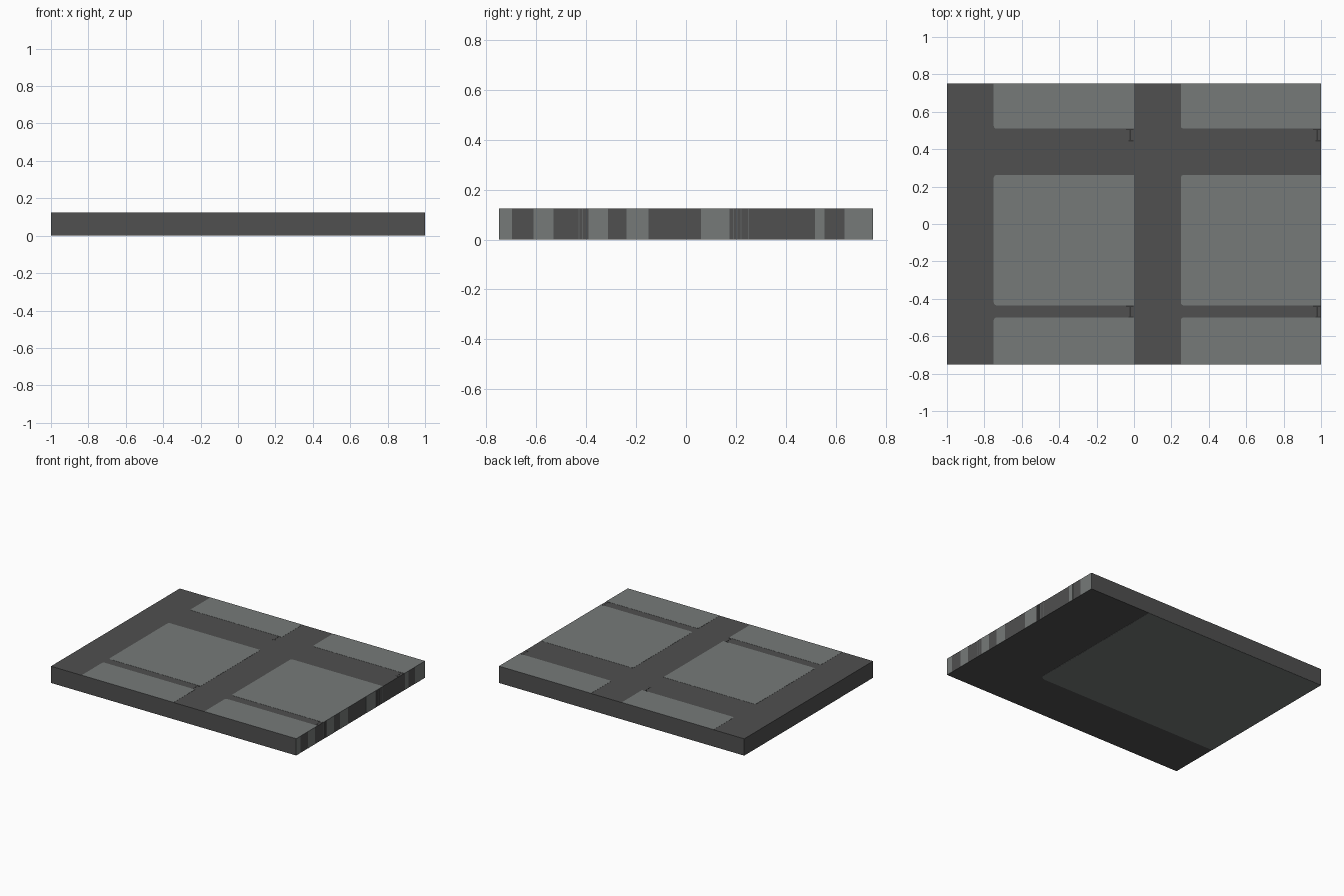
import bpy, bmesh, math

if "Cube" in bpy.data.objects:
    bpy.data.objects.remove(bpy.data.objects["Cube"])

T = 0.001  # thickness of painted plates


def material(name, rgb):
    m = bpy.data.materials.new(name)
    m.diffuse_color = (*rgb, 1)
    m.use_nodes = True
    m.node_tree.nodes["Principled BSDF"].inputs["Base Color"].default_value = m.diffuse_color
    return m


MORTAR = material("dark_mortar", (0.080, 0.080, 0.080))
STONE = material("grey_stone", (0.180, 0.194, 0.190))
MID = material("mid_grey", (0.12, 0.125, 0.125))
SHADE = material("charcoal", (0.035, 0.035, 0.035))


def finish(name, bm, mat):
    bmesh.ops.recalc_face_normals(bm, faces=bm.faces)
    me = bpy.data.meshes.new(name)
    bm.to_mesh(me)
    bm.free()
    me.materials.append(mat)
    ob = bpy.data.objects.new(name, me)
    bpy.context.collection.objects.link(ob)
    return ob


def box(name, lo, hi, mat, round_if=None, radius=0.015):
    """Box between two corners; vertical edges chosen by round_if get rounded."""
    bm = bmesh.new()
    bmesh.ops.create_cube(bm, size=1)
    for v in bm.verts:
        v.co = [lo[i] + (v.co[i] + 0.5) * (hi[i] - lo[i]) for i in range(3)]
    if round_if:
        edges = [e for e in bm.edges
                 if abs(e.verts[0].co.z - e.verts[1].co.z) > T / 2
                 and round_if(e.verts[0].co.x, e.verts[0].co.y)]
        bmesh.ops.bevel(bm, geom=edges, offset=radius, segments=4,
                        profile=0.5, affect='EDGES')
    return finish(name, bm, mat)


# Slab body
box("slab_body", (-1, -0.75, T), (1 - T, 0.75, 0.125 - T), MORTAR)

# Top stone blocks: two columns, three rows, left corners rounded
for col, (x0, x1) in enumerate([(-0.75, 0.0), (0.25, 1.0)]):
    for row, (y0, y1) in enumerate([(-0.75, -0.5), (-0.435, 0.262), (0.51, 0.75)]):
        box(f"top_block_{col}_{row}", (x0, y0, 0.125 - T), (x1, y1, 0.125), STONE,
            lambda x, y, x0=x0: abs(x - x0) < 1e-4 and abs(y) < 0.74)
    # Small dark joint marks at the right end of each horizontal joint
    for row, (y0, y1) in enumerate([(-0.5, -0.437), (0.442, 0.508)]):
        parts = [((x1 - 0.024, y0), (x1 - 0.017, y1)),
                 ((x1 - 0.042, y1 - 0.006), (x1 - 0.004, y1)),
                 ((x1 - 0.03, y0), (x1 - 0.004, y0 + 0.006))]
        for k, (a, b) in enumerate(parts):
            box(f"joint_mark_{col}_{row}_{k}", (*a, 0.125 - T),
                (*b, 0.125 - T / 2), SHADE)

# Large stone block on the underside
box("bottom_block", (-1, -0.38, 0), (0.5, 0.75, T), STONE,
    lambda x, y: x > 0 and y < 0, 0.04)

# Vertical stone bands on the right end
for i, (y0, y1) in enumerate([(-0.75, -0.698), (-0.612, -0.532), (-0.39, -0.313),
                              (-0.238, -0.15), (0.06, 0.175), (0.518, 0.555),
                              (0.635, 0.75)]):
    box(f"side_band_{i}", (1 - T, y0, T), (1, y1, 0.125 - T), STONE)

# Thin pinstripes between the bands
for i, y in enumerate([-0.43, -0.415, 0.19, 0.205, 0.22, 0.25]):
    box(f"side_pinstripe_{i}", (1 - T, y - 0.002, T), (1, y + 0.002, 0.125 - T), MID)
